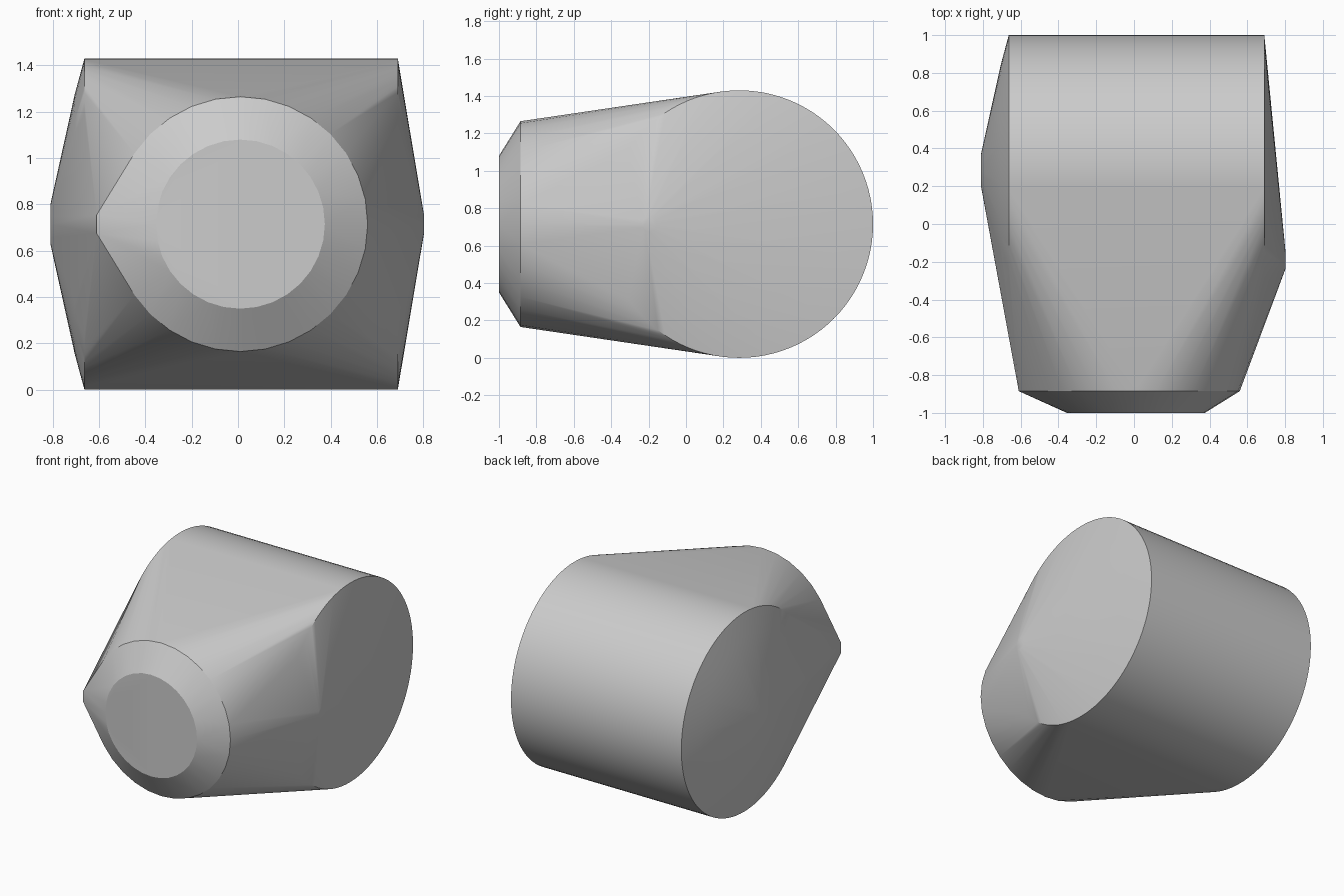
import bpy, bmesh
from math import sin, cos, tau, radians
from mathutils import Vector

cube = bpy.data.objects.get("Cube")
if cube:
    bpy.data.objects.remove(cube, do_unlink=True)

grey = bpy.data.materials.new("plain grey")
grey.use_nodes = True
colour = (0.6, 0.6, 0.6, 1)
grey.diffuse_color = colour
grey.node_tree.nodes["Principled BSDF"].inputs["Base Color"].default_value = colour

MID = 0.715  # height of every axis
bm = bmesh.new()


def ring_x(x, y, r, n):
    """Circle of points facing sideways."""
    for i in range(n):
        a = tau * i / n
        bm.verts.new((x, y + r * cos(a), MID + r * sin(a)))


def ring_y(x, y, r, n):
    """Circle of points facing the front."""
    for i in range(n):
        a = tau * i / n
        bm.verts.new((x + r * cos(a), y, MID + r * sin(a)))


# Drum lying across the body
ring_x(-0.663, 0.285, 0.715, 96)
ring_x(0.69, 0.285, 0.715, 96)

# Domed cap on the right
ring_x(-0.705, 0.285, 0.56, 48)
ring_x(-0.81, 0.285, 0.085, 16)

# Small pointed boss on the left
ring_x(0.803, -0.195, 0.04, 12)

# Bevelled nose, with a small corner on its right
ring_y(0.01, -0.885, 0.55, 32)
ring_y(0.01, -1.0, 0.365, 32)
for dz in (-0.04, 0.04):
    bm.verts.new((-0.61, -0.885, MID + dz))

# Wrap one taut shell around all the rings
hull = bmesh.ops.convex_hull(bm, input=bm.verts[:])
loose = {g for g in hull["geom_interior"] + hull["geom_unused"]
         if isinstance(g, bmesh.types.BMVert)}
bmesh.ops.delete(bm, geom=list(loose), context="VERTS")
bmesh.ops.dissolve_limit(bm, angle_limit=radians(0.3), verts=bm.verts[:], edges=bm.edges[:])
bmesh.ops.recalc_face_normals(bm, faces=bm.faces[:])

mesh = bpy.data.meshes.new("shell")
bm.to_mesh(mesh)
bm.free()
mesh.materials.append(grey)
shell = bpy.data.objects.new("shell", mesh)
bpy.context.collection.objects.link(shell)

bpy.ops.object.select_all(action="DESELECT")
shell.select_set(True)
bpy.context.view_layer.objects.active = shell
bpy.ops.object.shade_smooth_by_angle(angle=radians(25))
